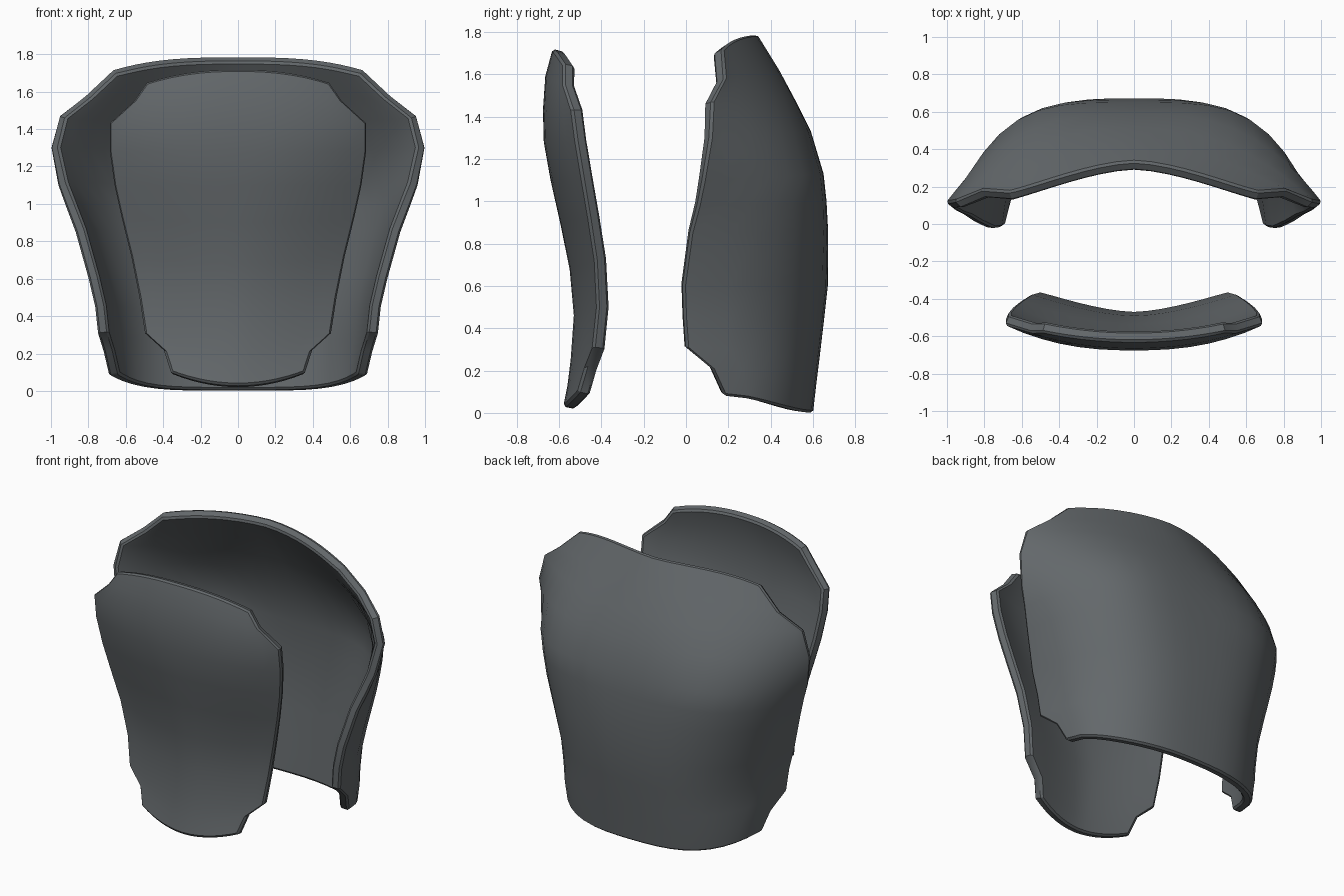
import bpy, math

steel = bpy.data.materials.new("dark_steel_grey")
steel.diffuse_color = (0.125, 0.138, 0.146, 1)


def curved_plate(name, rows, columns, rounding, facing, thickness):
    """Loft mirrored super-elliptic cross-sections upward, then thicken and bevel.
    Row: half width, edge z, centre z, edge y, centre y, depth powers p and q, height power r."""
    verts, faces = [], []
    for w, ze, zc, ye, yc, p, q, r in rows:
        for j in range(columns + 1):
            t = 2 * j / columns - 1
            u = (1 - rounding) * t + rounding * math.sin(t * math.pi / 2)
            v = max(0.0, 1 - abs(u) ** p) ** (1 / q)
            verts.append((w * u, ye + (yc - ye) * v, zc + (ze - zc) * abs(u) ** r))
    n = columns + 1
    for i in range(len(rows) - 1):
        for j in range(columns):
            a = i * n + j
            quad = (a, a + 1, a + n + 1, a + n)
            faces.append(quad if facing < 0 else quad[::-1])
    mesh = bpy.data.meshes.new(name)
    mesh.from_pydata(verts, [], faces)
    mesh.materials.append(steel)
    obj = bpy.data.objects.new(name, mesh)
    bpy.context.collection.objects.link(obj)
    bpy.ops.object.select_all(action='DESELECT')
    obj.select_set(True)
    bpy.context.view_layer.objects.active = obj

    # thickness goes inward, with a small chamfer round the rim
    solid = obj.modifiers.new("thickness", 'SOLIDIFY')
    solid.thickness = thickness
    solid.offset = -1
    bevel = obj.modifiers.new("rim_chamfer", 'BEVEL')
    bevel.width = 0.012
    bevel.segments = 1
    bevel.limit_method = 'ANGLE'
    bevel.angle_limit = math.radians(50)
    for mod in (solid.name, bevel.name):
        bpy.ops.object.modifier_apply(modifier=mod)
    bpy.ops.object.shade_smooth_by_angle(angle=math.radians(30))
    return obj


# shallow chest plate, narrow at the waist with clipped corners
front_rows = [
    (0.36, 0.10, 0.03, -0.51, -0.58, 1.8, 1, 2),
    (0.40, 0.22, 0.13, -0.475, -0.56, 1.7, 0.95, 2),
    (0.50, 0.31, 0.25, -0.44, -0.545, 1.6, 0.9, 2),
    (0.53, 0.50, 0.46, -0.42, -0.53, 1.6, 0.9, 2),
    (0.575, 0.72, 0.68, -0.43, -0.55, 1.7, 0.95, 2),
    (0.625, 0.92, 0.90, -0.46, -0.595, 1.9, 1, 2),
    (0.665, 1.10, 1.10, -0.49, -0.64, 2.2, 1, 2),
    (0.69, 1.28, 1.28, -0.52, -0.672, 2.4, 1, 2),
    (0.69, 1.43, 1.43, -0.54, -0.676, 2.4, 1, 2),
    (0.56, 1.55, 1.59, -0.58, -0.665, 2.2, 1, 2),
    (0.49, 1.65, 1.72, -0.58, -0.63, 2.0, 1, 2.3),
]
curved_plate("front_plate", front_rows, 14, 0.0, -1, 0.06)

# deep wrap-around back plate, flared at the shoulders
back_rows = [
    (0.69, 0.08, 0.00, 0.18, 0.60, 2.6, 1.8, 4.5),
    (0.72, 0.21, 0.13, 0.12, 0.615, 2.7, 1.9, 4),
    (0.75, 0.31, 0.25, 0.00, 0.63, 2.8, 2, 4),
    (0.765, 0.45, 0.42, -0.01, 0.65, 2.8, 2, 3),
    (0.80, 0.60, 0.60, -0.015, 0.67, 2.9, 2, 3),
    (0.87, 0.85, 0.85, 0.02, 0.672, 3.2, 1.8, 3),
    (0.92, 0.98, 1.00, 0.055, 0.664, 3.7, 1.35, 3),
    (0.965, 1.10, 1.13, 0.08, 0.65, 4.0, 1.05, 3),
    (1.005, 1.30, 1.33, 0.115, 0.59, 2.8, 1.0, 3),
    (0.96, 1.47, 1.48, 0.125, 0.515, 2.3, 0.97, 3),
    (0.82, 1.58, 1.62, 0.185, 0.44, 1.8, 0.9, 3),
    (0.67, 1.72, 1.79, 0.175, 0.335, 1.6, 0.8, 3),
]
curved_plate("back_plate", back_rows, 20, 0.7, 1, 0.06)
